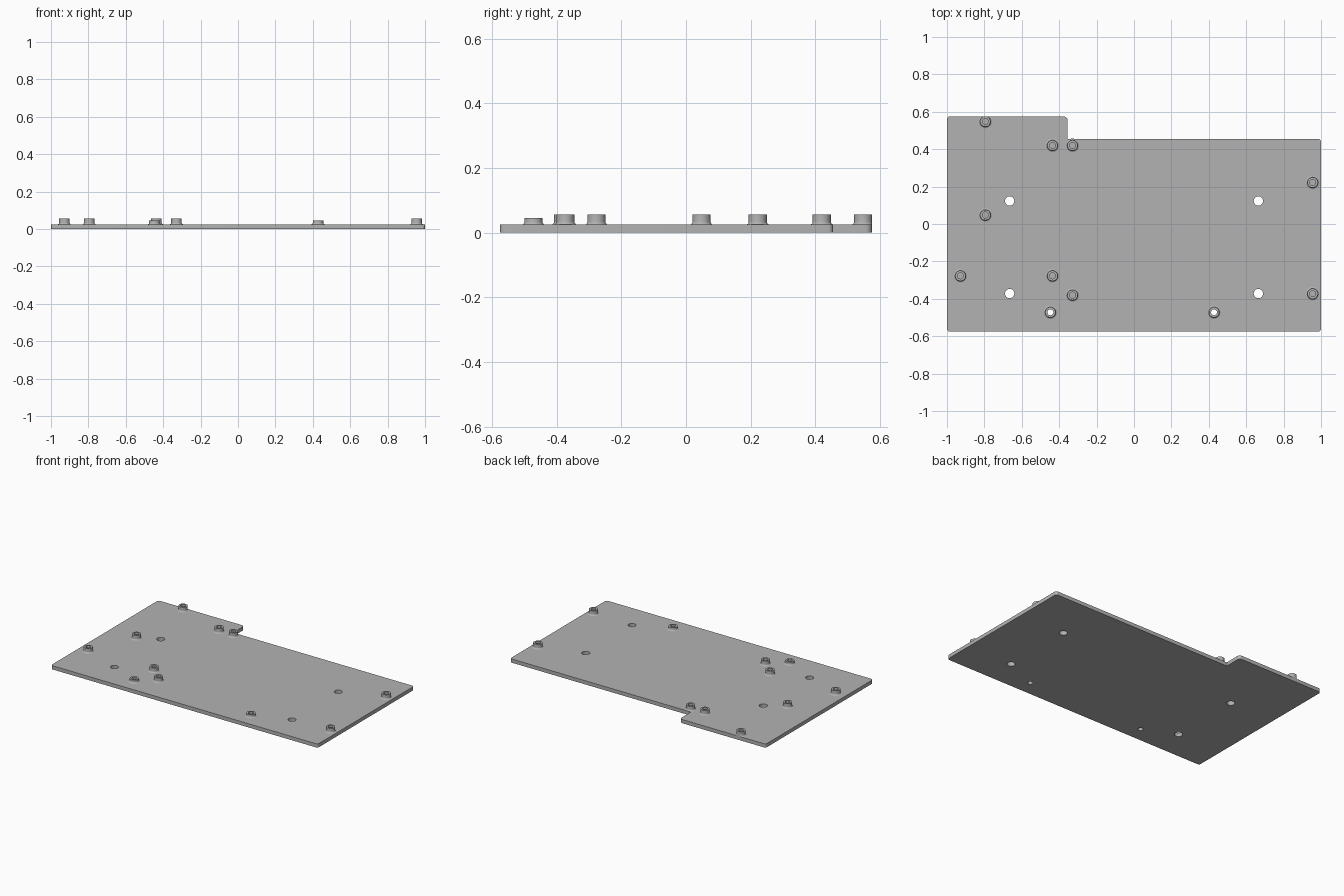
import bpy
import bmesh
from math import cos, sin, pi
from mathutils import Vector

cube = bpy.data.objects.get("Cube")
if cube:
    bpy.data.objects.remove(cube, do_unlink=True)

THICK = 0.025      # plate thickness
HALF_Y = 0.575
SEGMENTS = 32

grey = bpy.data.materials.new("plain grey")
grey.use_nodes = True
colour = (0.45, 0.45, 0.45, 1)
grey.diffuse_color = colour
grey.node_tree.nodes["Principled BSDF"].inputs["Base Color"].default_value = colour

TALL = [(-0.795, 0.548), (-0.436, 0.42), (-0.329, 0.42), (0.955, 0.222),
        (-0.795, 0.048), (-0.928, -0.277), (-0.436, -0.277),
        (-0.329, -0.38), (0.955, -0.373)]
SHORT = [(-0.447, -0.472), (0.428, -0.472)]
MOUNTS = [(sx * 0.665, y) for sx in (-1, 1) for y in (0.123, -0.372)]
BORE = 0.016


def circle(centre, radius):
    return [(centre[0] + radius * cos(2 * pi * i / SEGMENTS),
             centre[1] + radius * sin(2 * pi * i / SEGMENTS)) for i in range(SEGMENTS)]


def rounded(corners, steps=6):
    """Round every (x, y, radius) corner of a right-angled outline."""
    points = []
    for i, (x, y, r) in enumerate(corners):
        p = Vector((x, y))
        a = (Vector(corners[i - 1][:2]) - p).normalized() * r
        b = (Vector(corners[(i + 1) % len(corners)][:2]) - p).normalized() * r
        if r == 0:
            points.append(p)
            continue
        for k in range(steps + 1):
            t = k / steps * pi / 2
            points.append(p + a * (1 - sin(t)) + b * (1 - cos(t)))
    return points


def finish(obj):
    obj.data.materials.clear()
    obj.data.materials.append(grey)
    bpy.ops.object.select_all(action='DESELECT')
    obj.select_set(True)
    bpy.context.view_layer.objects.active = obj
    bpy.ops.object.shade_smooth_by_angle(angle=0.6)


# Base plate: stepped outline with mounting holes and through bores
outline = rounded([(-1, -HALF_Y, 0.015), (1, -HALF_Y, 0.015), (1, 0.455, 0.015),
                   (-0.355, 0.455, 0), (-0.355, HALF_Y, 0.02), (-1, HALF_Y, 0.015)])
loops = [outline] + [circle(c, 0.025) for c in MOUNTS] + [circle(c, BORE) for c in SHORT]
curve = bpy.data.curves.new("plate_outline", 'CURVE')
curve.dimensions = '2D'
curve.fill_mode = 'BOTH'
curve.extrude = THICK / 2
for loop in loops:
    spline = curve.splines.new('POLY')
    spline.points.add(len(loop) - 1)
    for point, co in zip(spline.points, loop):
        point.co = (co[0], co[1], 0, 1)
    spline.use_cyclic_u = True
plate = bpy.data.objects.new("base_plate", curve)
bpy.context.collection.objects.link(plate)
plate.location.z = THICK / 2
bpy.ops.object.select_all(action='DESELECT')
plate.select_set(True)
bpy.context.view_layer.objects.active = plate
bpy.ops.object.convert(target='MESH')
bm = bmesh.new()
bm.from_mesh(plate.data)
bmesh.ops.remove_doubles(bm, verts=bm.verts, dist=0.0001)
bmesh.ops.recalc_face_normals(bm, faces=bm.faces)
bm.to_mesh(plate.data)
bm.free()
finish(plate)


def standoff(name, centre, top):
    """Hollow round post with a concave fillet where it meets the plate."""
    radius, fillet = 0.028, 0.009
    profile = [(BORE, THICK), (BORE, top), (radius, top)]
    for k in range(6):
        t = k / 5 * pi / 2
        profile.append((radius + fillet * (1 - cos(t)), THICK + fillet * (1 - sin(t))))
    bm = bmesh.new()
    rings = [[bm.verts.new((x, min(y, HALF_Y), z)) for x, y in circle(centre, r)]
             for r, z in profile]
    for lower, upper in zip(rings, rings[1:]):
        for i in range(SEGMENTS):
            j = (i + 1) % SEGMENTS
            bm.faces.new((lower[i], upper[i], upper[j], lower[j]))
    mesh = bpy.data.meshes.new(name)
    bm.to_mesh(mesh)
    bm.free()
    obj = bpy.data.objects.new(name, mesh)
    bpy.context.collection.objects.link(obj)
    finish(obj)


# Standoffs: tall blind ones and short through-bored ones
for i, c in enumerate(TALL):
    standoff(f"tall_standoff_{i + 1}", c, 0.056)
for i, c in enumerate(SHORT):
    standoff(f"short_standoff_{i + 1}", c, 0.046)
